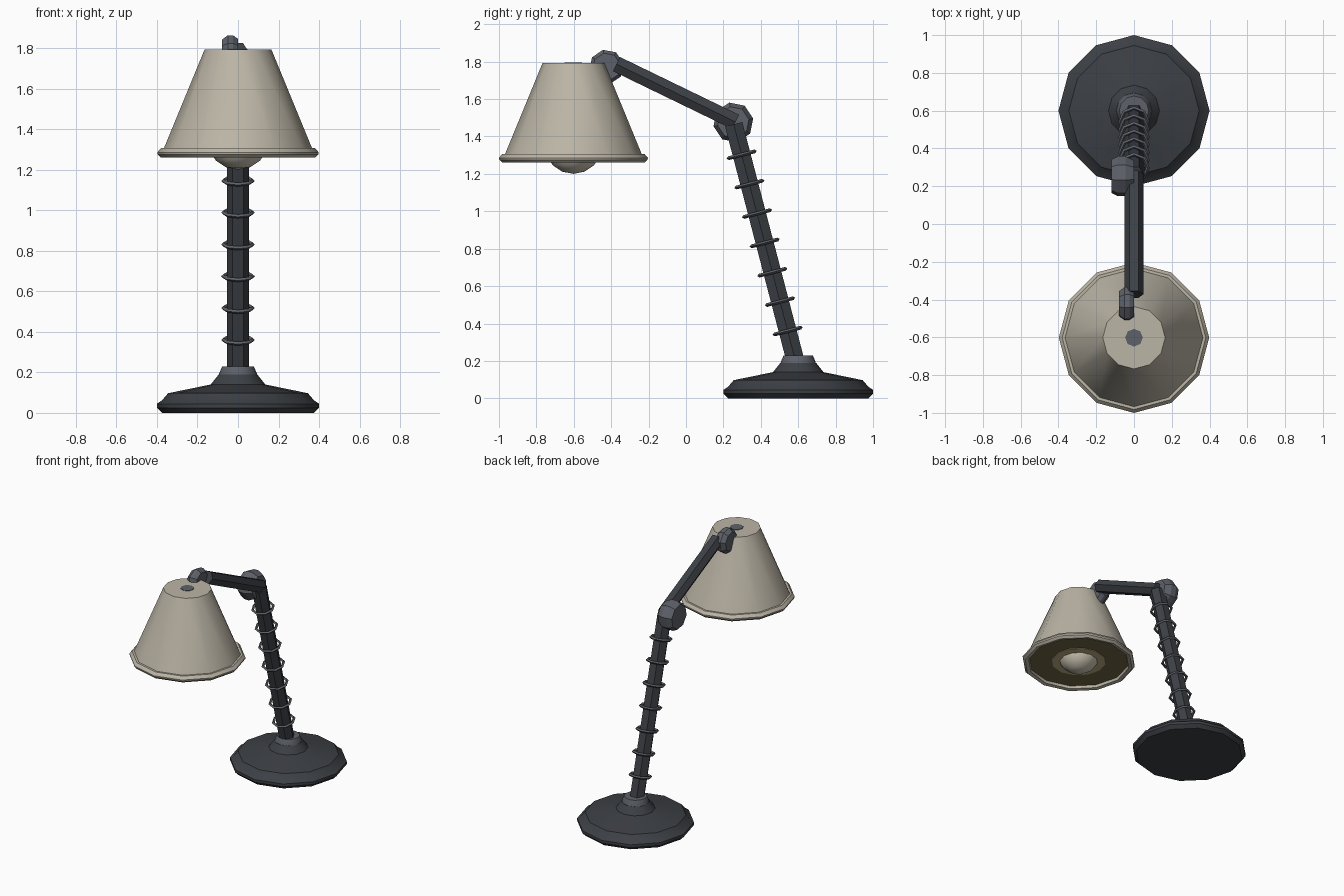
import bpy, bmesh, math
from mathutils import Vector, Matrix

if "Cube" in bpy.data.objects:
    bpy.data.objects.remove(bpy.data.objects["Cube"])


def material(name, r, g, b):
    m = bpy.data.materials.new(name)
    m.diffuse_color = (r, g, b, 1)
    m.use_nodes = True
    m.node_tree.nodes["Principled BSDF"].inputs["Base Color"].default_value = m.diffuse_color
    return m


DARK = material("dark_metal", 0.045, 0.05, 0.058)
JOINT = material("joint_metal", 0.11, 0.12, 0.14)
SHADE = material("shade_cream", 0.50, 0.46, 0.38)
INNER = material("shade_lining", 0.16, 0.13, 0.06)
GLOW = material("reflector", 0.50, 0.42, 0.22)
BULB = material("bulb_glass", 0.60, 0.55, 0.45)


def lathe(name, profile, n, mat, origin=(0, 0, 0), axis=(0, 0, 1), turn=0, smooth=0):
    """Revolve (radius, height) points about an axis; open ends of radius > 0 are capped."""
    bm = bmesh.new()
    rings = []
    for r, h in profile:
        rings.append([bm.verts.new((r * math.cos(turn + 2 * math.pi * i / n),
                                    r * math.sin(turn + 2 * math.pi * i / n), h)) for i in range(n)])
    for a, b in zip(rings, rings[1:]):
        for i in range(n):
            bm.faces.new((a[i], a[(i + 1) % n], b[(i + 1) % n], b[i]))
    bm.faces.new(rings[0][::-1])
    bm.faces.new(rings[-1])
    bmesh.ops.recalc_face_normals(bm, faces=bm.faces)
    rot = Vector((0, 0, 1)).rotation_difference(Vector(axis)).to_matrix().to_4x4()
    bm.transform(Matrix.Translation(origin) @ rot)
    return finish(name, bm, mat, smooth)


def finish(name, bm, mat, smooth=0):
    me = bpy.data.meshes.new(name)
    bm.to_mesh(me)
    bm.free()
    me.materials.append(mat)
    ob = bpy.data.objects.new(name, me)
    bpy.context.collection.objects.link(ob)
    if smooth:
        bpy.ops.object.select_all(action='DESELECT')
        ob.select_set(True)
        bpy.context.view_layer.objects.active = ob
        bpy.ops.object.shade_smooth_by_angle(angle=math.radians(smooth))
    return ob


def bar(name, a, b, r):
    a, b = Vector(a), Vector(b)
    return lathe(name, [(r, 0), (r, (b - a).length)], 6, DARK, a, b - a)


# Weighted base and its collar
BASE = (0, 0.6, 0)
lathe("base", [(0.375, 0), (0.4, 0.025), (0.4, 0.045), (0.375, 0.062), (0.345, 0.097),
               (0.135, 0.14), (0.095, 0.19)], 12, DARK, BASE, smooth=32)
lathe("base_collar", [(0.095, 0.18), (0.093, 0.195), (0.078, 0.23)], 12, JOINT, BASE, smooth=32)

# Arms
foot, elbow = Vector((0, 0.588, 0.19)), Vector((0, 0.255, 1.465))
bar("lower_arm", foot, elbow, 0.055)
bar("upper_arm", (0, 0.265, 1.478), (0, -0.372, 1.787), 0.049)

# Spring rings along the lower arm (diamond section)
direction = (elbow - foot).normalized()
for k in range(7):
    z = 0.36 + k * 0.157
    p = foot + direction * ((z - foot.z) / direction.z)
    bm = bmesh.new()
    sec = [(0.083, 0), (0.073, 0.01), (0.063, 0), (0.073, -0.01)]
    v = [[bm.verts.new((r * math.cos(i * math.pi / 4), r * math.sin(i * math.pi / 4), h))
          for r, h in sec] for i in range(8)]
    for i in range(8):
        for j in range(4):
            bm.faces.new((v[i][j], v[(i + 1) % 8][j], v[(i + 1) % 8][(j + 1) % 4], v[i][(j + 1) % 4]))
    bmesh.ops.recalc_face_normals(bm, faces=bm.faces)
    bm.transform(Matrix.Translation(p) @ Vector((0, 0, 1)).rotation_difference(direction).to_matrix().to_4x4())
    finish(f"spring_ring_{k + 1}", bm, JOINT, 50)

# Pivot knobs on the left side
lathe("elbow_knob", [(0.09, -0.12), (0.108, -0.085), (0.108, -0.045), (0.085, 0)], 8, JOINT,
      (0, 0.253, 1.475), (1, 0, 0), math.pi / 16)
lathe("head_knob", [(0.07, -0.08), (0.093, -0.05), (0.093, -0.025), (0.075, 0.0)], 8, JOINT,
      (0, -0.425, 1.772), (1, 0, 0), math.pi / 16)

# Shade with rolled rim, lining and reflector
HEAD = (0, -0.602, 0)
lathe("shade", [(0.15, 1.793), (0.165, 1.793), (0.365, 1.307), (0.38, 1.307), (0.398, 1.286),
                (0.396, 1.275), (0.38, 1.26), (0.355, 1.265), (0.348, 1.29)], 12, SHADE, HEAD, smooth=32)
lathe("shade_lining", [(0.35, 1.289), (0.35, 1.284)], 12, INNER, HEAD)
lathe("reflector", [(0.19, 1.288), (0.19, 1.28)], 12, GLOW, HEAD)

# Bulb and its stem
bm = bmesh.new()
bmesh.ops.create_uvsphere(bm, u_segments=12, v_segments=8, radius=0.155)
bm.transform(Matrix.Translation((0, -0.602, 1.355)))
finish("bulb", bm, BULB, 50)
lathe("bulb_stem", [(0.047, 1.45), (0.047, 1.796)], 8, JOINT, HEAD)
